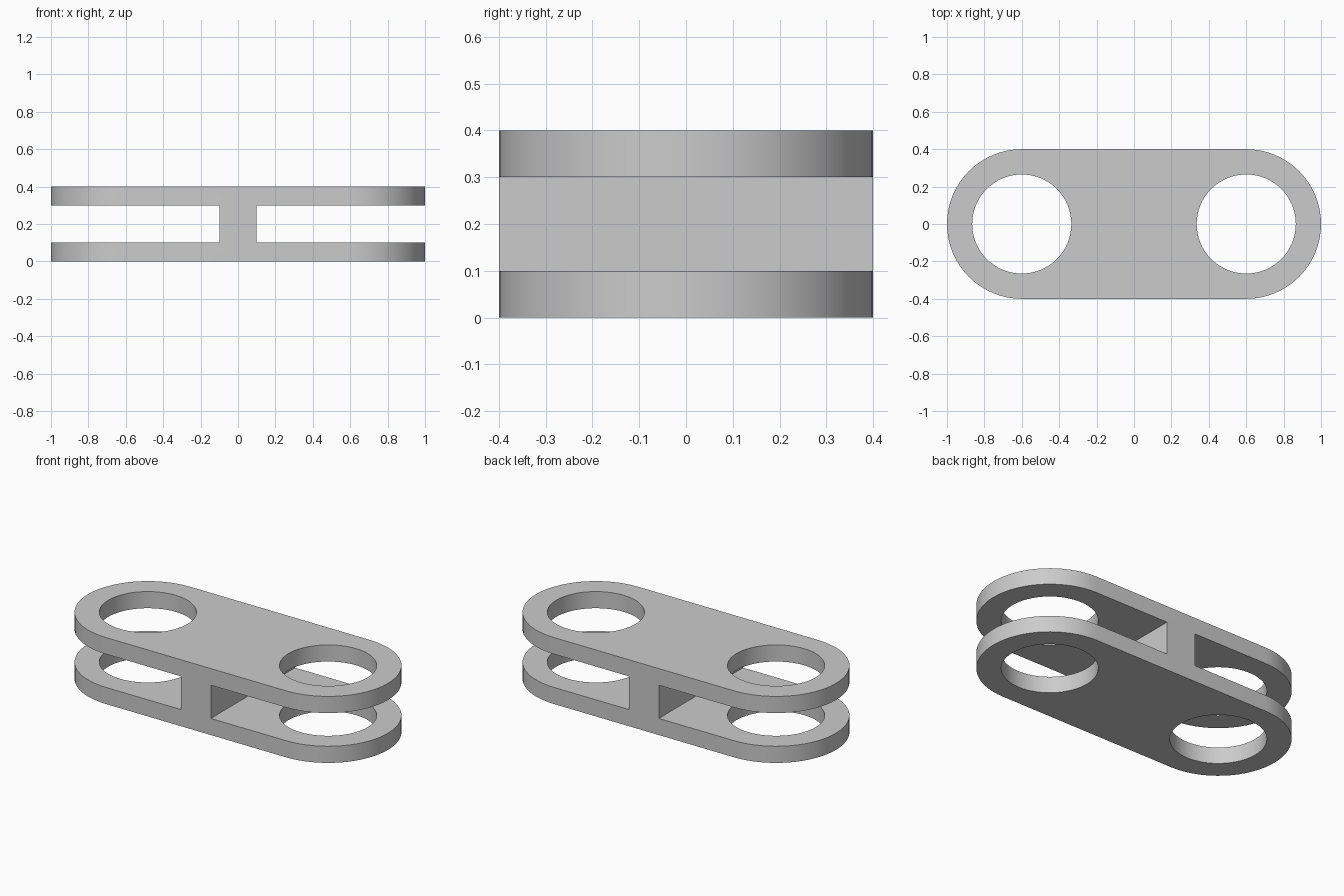
import bpy
import bmesh
from math import cos, sin, pi

LENGTH_HALF = 1.0
RADIUS = 0.4            # rounded ends
PIN_X = 0.6             # hole centres
HOLE_RADIUS = 0.265
HEIGHT = 0.4
PLATE = 0.1             # thickness of each side plate
WEB_HALF = 0.1          # half width of the middle web
SEGMENTS = 64

cube = bpy.data.objects.get("Cube")
if cube:
    bpy.data.objects.remove(cube, do_unlink=True)

grey = bpy.data.materials.new("plain grey")
grey.use_nodes = True
colour = (0.6, 0.6, 0.6, 1)
grey.diffuse_color = colour
grey.node_tree.nodes["Principled BSDF"].inputs["Base Color"].default_value = colour


def arc(cx, radius, start, sweep, steps):
    return [(cx + radius * cos(start + sweep * i / steps),
             radius * sin(start + sweep * i / steps)) for i in range(steps + 1)]


def prism(name, outline, z0, z1):
    """Extrude a closed outline from z0 to z1."""
    bm = bmesh.new()
    base = bm.faces.new([bm.verts.new((x, y, z0)) for x, y in outline])
    top = bmesh.ops.extrude_face_region(bm, geom=[base])["geom"]
    verts = [v for v in top if isinstance(v, bmesh.types.BMVert)]
    bmesh.ops.translate(bm, verts=verts, vec=(0, 0, z1 - z0))
    bmesh.ops.recalc_face_normals(bm, faces=bm.faces)
    mesh = bpy.data.meshes.new(name)
    bm.to_mesh(mesh)
    bm.free()
    mesh.materials.append(grey)
    obj = bpy.data.objects.new(name, mesh)
    bpy.context.collection.objects.link(obj)
    return obj


# Link body: a slab with round ends
outline = (arc(PIN_X, RADIUS, -pi / 2, pi, SEGMENTS // 2)
           + arc(-PIN_X, RADIUS, pi / 2, pi, SEGMENTS // 2))
link = prism("link_body", outline, 0, HEIGHT)

# Cutters: a slot and a pin hole at each end
cutters = []
for side, s in (("left", 1), ("right", -1)):
    near, far = s * WEB_HALF, s * (LENGTH_HALF + 0.2)
    slot = [(near, -0.6), (far, -0.6), (far, 0.6), (near, 0.6)]
    cutters.append(prism(side + "_slot_cutter", slot, PLATE, HEIGHT - PLATE))
    hole = arc(s * PIN_X, HOLE_RADIUS, 0, 2 * pi, SEGMENTS)[:-1]
    cutters.append(prism(side + "_hole_cutter", hole, -0.1, HEIGHT + 0.1))

for cutter in cutters:
    cutter.hide_render = True
    cut = link.modifiers.new(cutter.name, "BOOLEAN")
    cut.operation = "DIFFERENCE"
    cut.solver = "EXACT"
    cut.object = cutter

# Bake the cuts and drop the cutters
graph = bpy.context.evaluated_depsgraph_get()
mesh = bpy.data.meshes.new_from_object(link.evaluated_get(graph))
link.modifiers.clear()
link.data = mesh
mesh.name = "link_body"
for cutter in cutters:
    bpy.data.objects.remove(cutter, do_unlink=True)

# Smooth round walls, sharp rims
bpy.ops.object.select_all(action="DESELECT")
link.select_set(True)
bpy.context.view_layer.objects.active = link
bpy.ops.object.shade_smooth_by_angle(angle=pi / 6)
